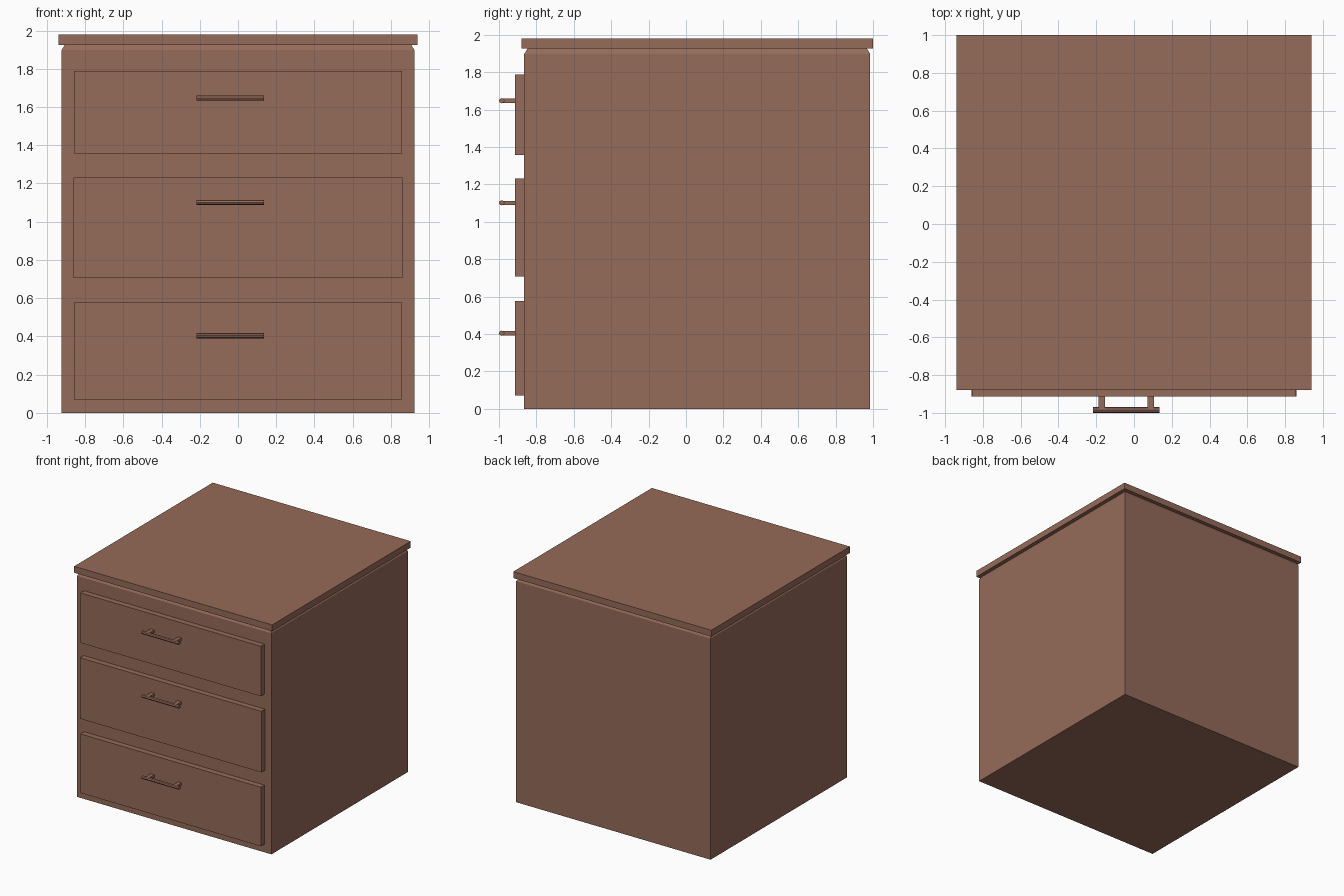
import bpy, bmesh, math
from mathutils import Matrix, Vector

if "Cube" in bpy.data.objects:
    bpy.data.objects.remove(bpy.data.objects["Cube"])

wood = bpy.data.materials.new("brown wood")
wood.diffuse_color = (0.30, 0.145, 0.10, 1)
wood.use_nodes = True
wood.node_tree.nodes["Principled BSDF"].inputs["Base Color"].default_value = wood.diffuse_color


def finish(name, bm):
    mesh = bpy.data.meshes.new(name)
    bmesh.ops.recalc_face_normals(bm, faces=bm.faces)
    bm.to_mesh(mesh)
    bm.free()
    mesh.materials.append(wood)
    ob = bpy.data.objects.new(name, mesh)
    bpy.context.collection.objects.link(ob)
    return ob


def add_box(bm, lo, hi):
    lo, hi = Vector(lo), Vector(hi)
    m = Matrix.Translation((lo + hi) / 2) @ Matrix.Diagonal((*(hi - lo), 1))
    return bmesh.ops.create_cube(bm, size=1, matrix=m)["verts"]


def box(name, lo, hi):
    bm = bmesh.new()
    add_box(bm, lo, hi)
    return finish(name, bm)


# cabinet body with a chamfered upper rim
bm = bmesh.new()
add_box(bm, (-0.923, -0.865, 0), (0.923, 0.985, 1.897))
top = max(bm.faces, key=lambda f: f.calc_center_median().z)
bmesh.ops.inset_individual(bm, faces=[top], thickness=0.024)
for v in top.verts:
    v.co.z = 1.925
finish("cabinet_body", bm)

# overhanging top slab
box("top_slab", (-0.94, -0.88, 1.925), (0.94, 1.0, 1.98))

# drawers: bottom z, top z, half width, handle z
drawers = [
    ("bottom", 0.07, 0.577, 0.857, 0.404),
    ("middle", 0.706, 1.23, 0.861, 1.101),
    ("upper", 1.358, 1.787, 0.857, 1.647),
]
HX = -0.041  # the handles sit slightly left of centre

for label, z0, z1, w, hz in drawers:
    box(label + "_drawer_front", (-w, -0.914, z0), (w, -0.86, z1))

    # handle: round bar on two short posts
    bm = bmesh.new()
    bar = (Matrix.Translation((HX, -0.985, hz))
           @ Matrix.Diagonal((1, 1.1, 1, 1))
           @ Matrix.Rotation(math.pi / 2, 4, 'Y'))
    bmesh.ops.create_cone(bm, cap_ends=True, segments=8, radius1=0.0137,
                          radius2=0.0137, depth=0.353, matrix=bar)
    for side in (-1, 1):
        px = HX + side * 0.129
        add_box(bm, (px - 0.017, -0.98, hz - 0.011),
                (px + 0.017, -0.91, hz + 0.011))
    finish(label + "_handle", bm)
